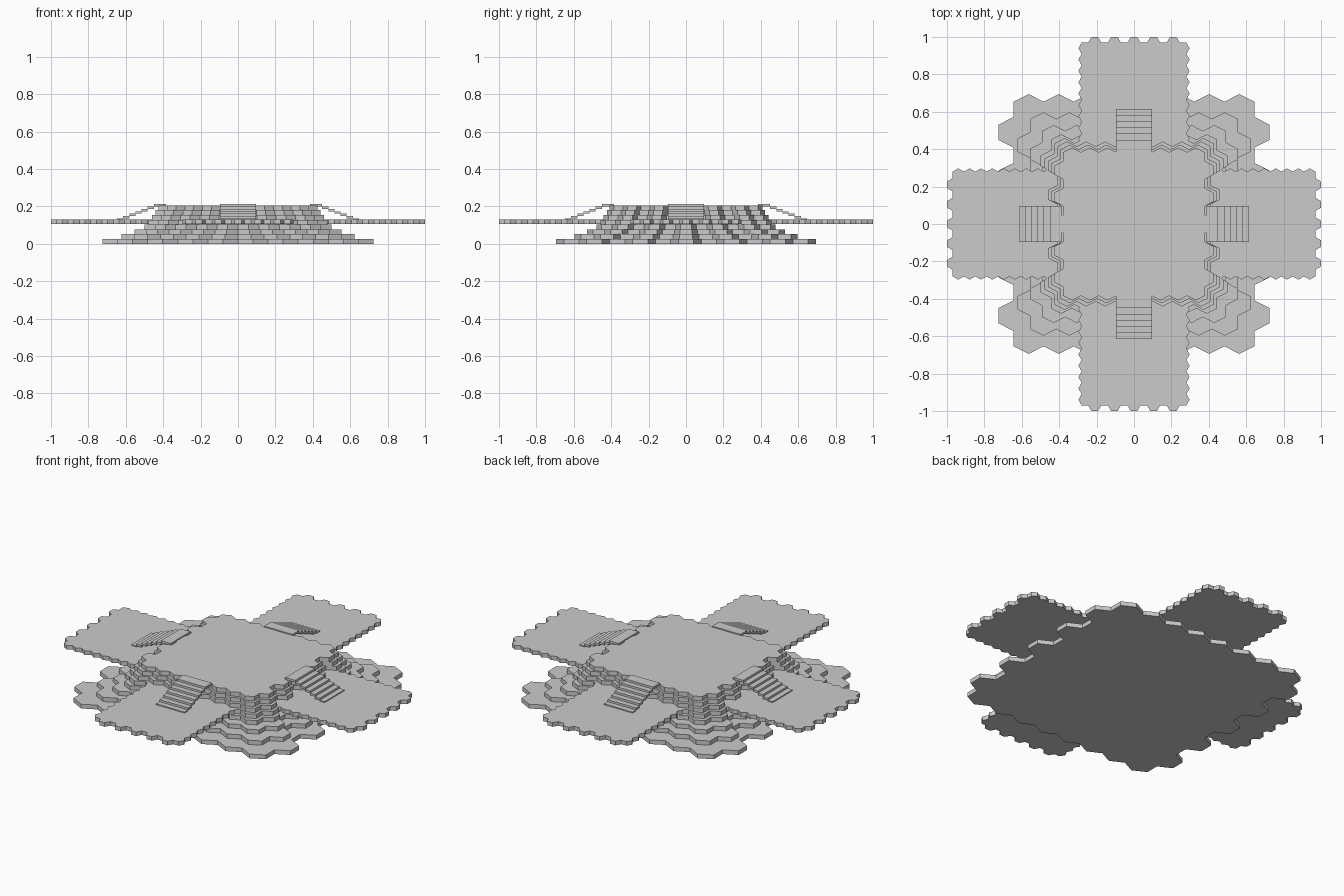
import bpy, bmesh, math
from mathutils import Matrix

if "Cube" in bpy.data.objects:
    bpy.data.objects.remove(bpy.data.objects["Cube"])


def hex_slab(name, cells, hx, hy, z0, z1, flat_top=False, turn=0.0):
    """Merge hexagon cells into one outline and extrude it into a slab."""
    bm = bmesh.new()
    a = 0 if flat_top else 30
    for cx, cy in cells:
        vs = []
        for i in range(6):
            t = math.radians(a + 60 * i)
            vs.append(bm.verts.new((cx + hx * math.cos(t), cy + hy * math.sin(t), z0)))
        bm.faces.new(vs)
    bmesh.ops.remove_doubles(bm, verts=bm.verts, dist=0.002)
    bmesh.ops.dissolve_limit(bm, angle_limit=0.01, verts=bm.verts, edges=bm.edges)
    ext = bmesh.ops.extrude_face_region(bm, geom=bm.faces[:], use_keep_orig=True)
    top = [g for g in ext["geom"] if isinstance(g, bmesh.types.BMVert)]
    bmesh.ops.translate(bm, verts=top, vec=(0, 0, z1 - z0))
    bmesh.ops.rotate(bm, verts=bm.verts, cent=(0, 0, 0), matrix=Matrix.Rotation(turn, 3, 'Z'))
    return finish(bm, name)


def finish(bm, name):
    bmesh.ops.recalc_face_normals(bm, faces=bm.faces)
    me = bpy.data.meshes.new(name)
    bm.to_mesh(me)
    bm.free()
    ob = bpy.data.objects.new(name, me)
    bpy.context.collection.objects.link(ob)
    return ob


# stepped mound: the same 11-row hexagon field, shrinking tier by tier
W, R, H = 0.161, 0.0817, 0.0257
for k, s in enumerate((1, 0.86, 0.762, 0.69, 0.66, 0.635, 0.61, 0.588)):
    cells = []
    for r in range(-5, 6):
        n = 9 if r % 2 == 0 else 8
        cells += [(s * W * (i - (n - 1) / 2), s * 1.5 * R * r) for i in range(n)]
    hex_slab(f"mound_tier_{k + 1}", cells, s * W / math.sqrt(3), s * R, k * H, (k + 1) * H)

# four terraces of small hexagons, each with a flight of thin steps
r = 0.035
h = math.sqrt(3) * r
for k, side in enumerate(("east", "north", "west", "south")):
    turn = k * math.pi / 2 - math.pi / 2
    cells = []
    for c in range(-5, 6):
        off = h / 2 if c % 2 == 0 else h
        cells += [(c * 1.5 * r, 1 - off - h * j) for j in range(11)]
    hex_slab(f"terrace_{side}", cells, r, r, 0.105, 0.1295, True, turn)

    bm = bmesh.new()
    for i in range(7):
        y0 = 0.385 if i == 0 else 0.45 + 0.0328 * (i - 1)
        y1 = 0.45 + 0.0328 * i
        z = 0.212 - 0.0127 * i
        m = Matrix.Translation((0, (y0 + y1) / 2, z - 0.0065)) @ Matrix.Diagonal((0.19, y1 - y0, 0.013, 1))
        bmesh.ops.create_cube(bm, size=1, matrix=m)
    bmesh.ops.rotate(bm, verts=bm.verts, cent=(0, 0, 0), matrix=Matrix.Rotation(turn, 3, 'Z'))
    finish(bm, f"stairs_{side}")
